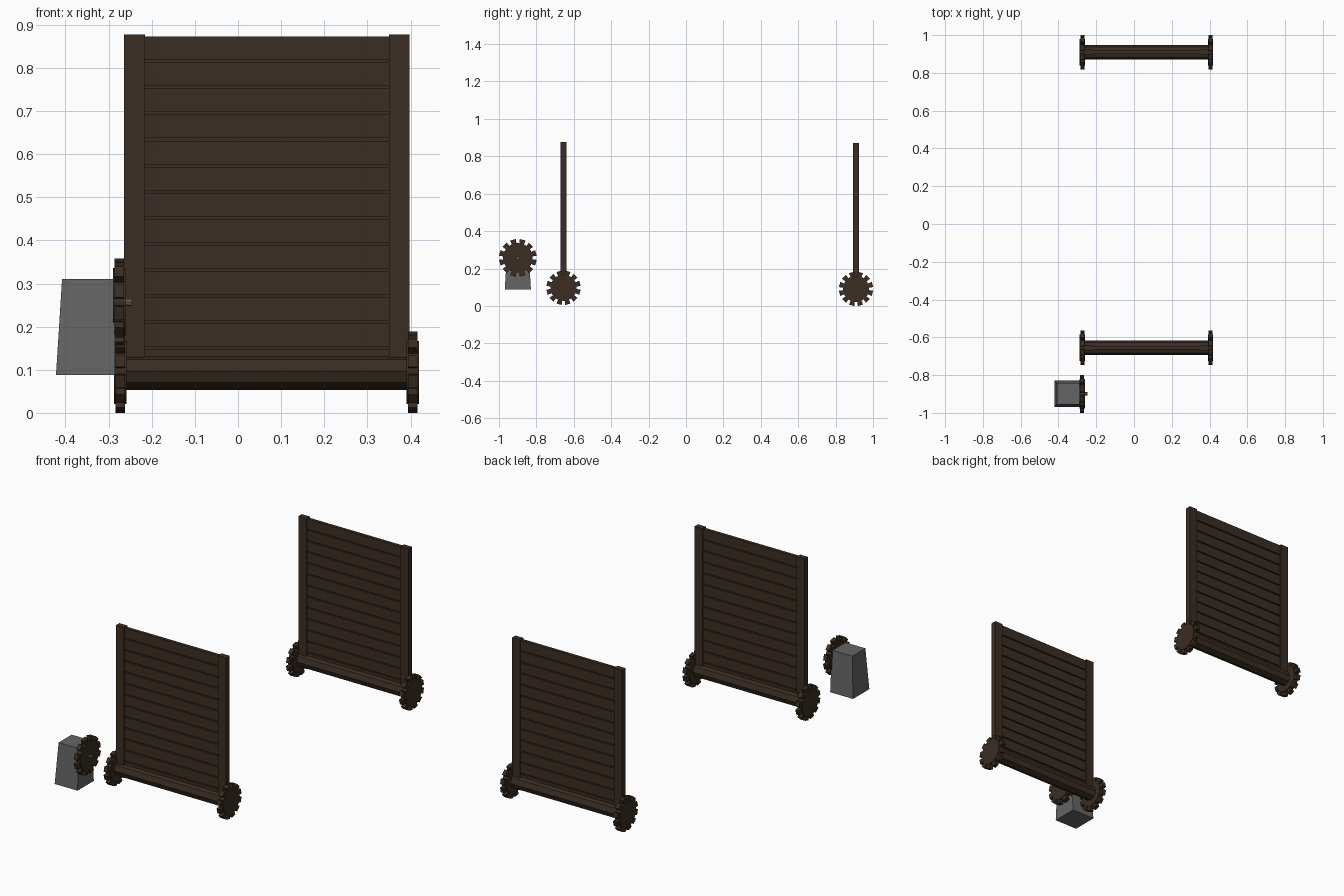
import bpy, bmesh, math
from mathutils import Vector, Matrix

if "Cube" in bpy.data.objects:
    bpy.data.objects.remove(bpy.data.objects["Cube"])


def material(name, color):
    m = bpy.data.materials.new(name)
    m.diffuse_color = (*color, 1)
    m.use_nodes = True
    m.node_tree.nodes["Principled BSDF"].inputs["Base Color"].default_value = m.diffuse_color
    return m


wood = material("dark_wood", (0.042, 0.026, 0.016))
metal = material("grey_metal", (0.13, 0.13, 0.13))


def finish(bm, name, mat):
    bmesh.ops.recalc_face_normals(bm, faces=bm.faces)
    me = bpy.data.meshes.new(name)
    bm.to_mesh(me)
    bm.free()
    me.materials.append(mat)
    ob = bpy.data.objects.new(name, me)
    bpy.context.collection.objects.link(ob)
    return ob


def add_box(bm, lo, hi):
    lo, hi = Vector(lo), Vector(hi)
    size = hi - lo
    bmesh.ops.create_cube(bm, size=1, matrix=Matrix.Translation((lo + hi) / 2)
                          @ Matrix.Diagonal((*size, 1)))


def add_rod(bm, x0, x1, y, z, r, sides):
    # prism along x
    rot = Matrix.Rotation(math.pi / 2, 4, 'Y')
    bmesh.ops.create_cone(bm, cap_ends=True, segments=sides, radius1=r, radius2=r,
                          depth=x1 - x0,
                          matrix=Matrix.Translation(((x0 + x1) / 2, y, z)) @ rot)


def gear(name, x, y, z, r, teeth=12):
    bm = bmesh.new()
    inner = r - 0.021
    add_rod(bm, x - 0.0145, x + 0.0145, y, z, inner, 24)
    # wedge-shaped teeth, slightly thinner than the disc
    for i in range(teeth):
        a = (i + 0.5) * 2 * math.pi / teeth
        out, side = Vector((0, math.cos(a), math.sin(a))), Vector((0, -math.sin(a), math.cos(a)))
        vs = []
        for d, w in ((inner - 0.012, r * 0.11), (r, r * 0.16)):
            for sx, sy in ((-1, -1), (1, -1), (1, 1), (-1, 1)):
                vs.append(bm.verts.new(Vector((x + sx * 0.011, y, z)) + out * d + side * sy * w))
        bm.faces.new(vs[:4])
        bm.faces.new(vs[4:])
        for k in range(4):
            j = (k + 1) % 4
            bm.faces.new((vs[k], vs[j], vs[j + 4], vs[k + 4]))
    finish(bm, name, wood)


def gate(prefix, y, z):
    # roller with a gear at each end
    bm = bmesh.new()
    add_rod(bm, -0.265, 0.398, y, z, 0.038, 8)
    finish(bm, prefix + "_roller", wood)
    gear(prefix + "_gear_left", -0.273, y, z, 0.091)
    gear(prefix + "_gear_right", 0.405, y, z, 0.091)
    # side posts
    for side, x0 in (("left", -0.264), ("right", 0.35)):
        bm = bmesh.new()
        add_box(bm, (x0, y - 0.015, z + 0.03), (x0 + 0.048, y + 0.015, z + 0.78))
        finish(bm, f"{prefix}_post_{side}", wood)
    # horizontal planks
    bm = bmesh.new()
    for i in range(13):
        top = z + 0.776 - i * 0.0605
        add_box(bm, (-0.222, y - 0.009, max(top - 0.0545, z)), (0.355, y + 0.009, top))
    finish(bm, prefix + "_planks", wood)


gate("front", -0.655, 0.097)
gate("rear", 0.909, 0.091)

# drive gear, its shaft and tapered pedestal
gear("drive_gear", -0.275, -0.899, 0.257, 0.1)
bm = bmesh.new()
add_rod(bm, -0.33, -0.246, -0.899, 0.257, 0.009, 8)
finish(bm, "drive_shaft", metal)

bm = bmesh.new()
add_box(bm, (-0.422, -0.969, 0.088), (-0.285, -0.829, 0.311))
for v in bm.verts:
    if v.co.z > 0.2:
        v.co.y += 0.014 if v.co.y < -0.899 else -0.014
        if v.co.x < -0.4:
            v.co.x += 0.014
finish(bm, "drive_pedestal", metal)
